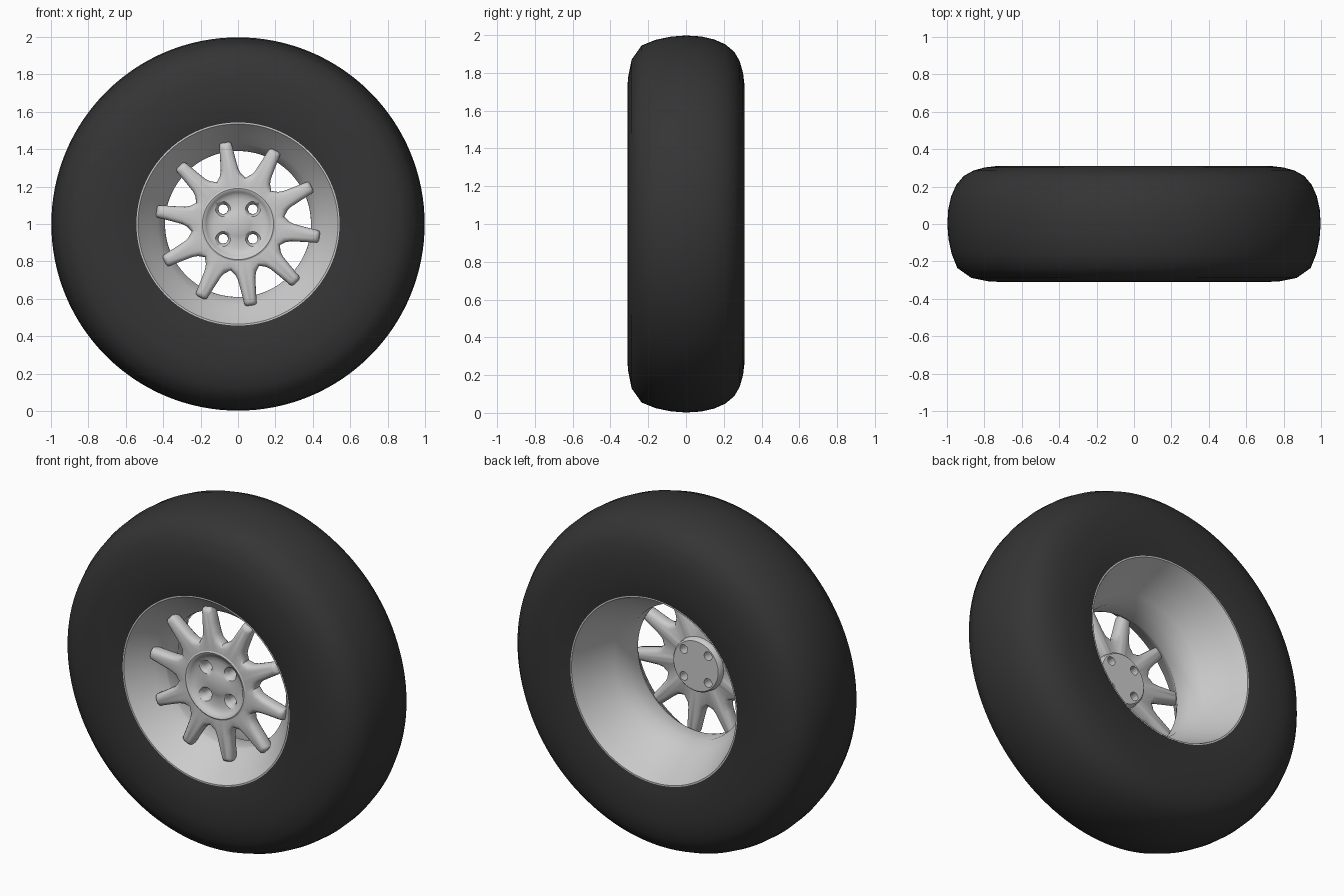
import bpy, bmesh, math
from math import sin, cos, pi

if "Cube" in bpy.data.objects:
    bpy.data.objects.remove(bpy.data.objects["Cube"])

CZ = 1.0  # height of the axle


def finish(name, bm, color=None):
    bmesh.ops.remove_doubles(bm, verts=bm.verts, dist=1e-5)
    bmesh.ops.recalc_face_normals(bm, faces=bm.faces)
    me = bpy.data.meshes.new(name)
    bm.to_mesh(me)
    bm.free()
    me.shade_smooth()
    me.set_sharp_from_angle(angle=math.radians(40))
    ob = bpy.data.objects.new(name, me)
    bpy.context.collection.objects.link(ob)
    if color:
        mat = bpy.data.materials.new(name + "_material")
        mat.diffuse_color = color
        mat.use_nodes = True
        mat.node_tree.nodes["Principled BSDF"].inputs["Base Color"].default_value = mat.diffuse_color
        me.materials.append(mat)
    return ob


def lathe(bm, profile, n=96, cx=0, cz=CZ):
    """Spin a closed (radius, y) profile around an axis parallel to y."""
    rings = []
    for i in range(n):
        a = 2 * pi * i / n
        rings.append([bm.verts.new((cx + r * cos(a), y, cz + r * sin(a))) for r, y in profile])
    m = len(profile)
    for i in range(n):
        p, q = rings[i], rings[(i + 1) % n]
        for j in range(m):
            k = (j + 1) % m
            if profile[j][0] == 0 and profile[k][0] == 0:
                continue
            if profile[j][0] == 0:
                bm.faces.new((p[j], p[k], q[k]))
            elif profile[k][0] == 0:
                bm.faces.new((p[j], p[k], q[j]))
            else:
                bm.faces.new((p[j], p[k], q[k], q[j]))


# Tyre: chunkier shoulder at the front, rounder at the back
bm = bmesh.new()
lathe(bm, [(.54, -.295), (.60, -.307), (.68, -.31), (.77, -.308), (.87, -.288), (.945, -.235),
           (.975, -.16), (.992, -.08), (.998, 0), (.993, .08), (.977, .15), (.95, .21),
           (.91, .257), (.86, .285), (.80, .302), (.74, .309), (.66, .31), (.60, .307), (.54, .297)], 128)
finish("tyre", bm, (.035, .035, .035, 1))

# Rim barrel: short front cone, narrow neck, long back cone
bm = bmesh.new()
inner = [(.535, -.297), (.515, -.27), (.475, -.22), (.43, -.165), (.393, -.115),
         (.39, -.10), (.39, 0), (.425, .06), (.465, .14), (.505, .22), (.53, .29), (.535, .3)]
outer = [(r + .008, y) for r, y in reversed(inner)]
lathe(bm, inner + outer, 128)
finish("rim_barrel", bm)


# Ten spokes growing out of one ring
def outline(d):
    half = [(.25 - d, None), (.254 - d, .066 - d * .4), (.268 - d, .056 - d), (.295, .047 - d),
            (.36, .040 - d), (.425 - d, .034 - d), (.436 - d, .030 - d), (.441 - d, .018 - d * .6)]
    pts = []
    for k in range(10):
        a0 = math.radians(99 + 36 * k)
        right = []
        for r, w in half:
            t = pi / 10 if w is None else math.atan2(w, r)
            right.append((math.hypot(r, w or 0), t))
        pts += [(r * cos(a0 - t), r * sin(a0 - t)) for r, t in right]
        pts += [(r * cos(a0 + t), r * sin(a0 + t)) for r, t in reversed(right[1:])]
    return pts


layers = [(-.212, .022), (-.206, .010), (-.196, .003), (-.182, 0),
          (-.165, 0), (-.15, .003), (-.14, .010), (-.134, .022)]
loops = [[(x, y, z) for x, z in outline(d)] for y, d in layers]
mid = [(x, z) for x, z in outline(0)]
ring = [(.155 * x / math.hypot(x, z), .155 * z / math.hypot(x, z)) for x, z in mid]
hub_front = [(1.26 * x, -.212, 1.26 * z) for x, z in ring]
hub_back = [(x, -.125, z) for x, z in ring]
loops = [hub_front] + loops + [hub_back]
bm = bmesh.new()
vs = [[bm.verts.new((x, y, z + CZ)) for x, y, z in lp] for lp in loops]
for p, q in zip(vs, vs[1:] + vs[:1]):
    for i in range(len(p)):
        j = (i + 1) % len(p)
        bm.faces.new((p[i], p[j], q[j], q[i]))
finish("spokes", bm)

# Hub: dished front face with a low boss, disc at the back
bm = bmesh.new()
lathe(bm, [(0, -.198), (.04, -.197), (.065, -.190), (.085, -.184), (.13, -.185), (.155, -.190),
           (.170, -.202), (.180, -.213), (.190, -.216), (.20, -.211), (.20, -.20), (.165, -.15),
           (.155, -.12), (.153, -.10), (.145, -.092), (.06, -.092), (0, -.092)], 96)
hub = finish("hub", bm)

# Four flared bolt holes through the hub
bm = bmesh.new()
for sx in (-1, 1):
    for sz in (-1, 1):
        lathe(bm, [(0, -.23), (.046, -.23), (.044, -.19), (.034, -.178), (.026, -.16),
                   (.025, -.05), (0, -.05)], 24, sx * .079, CZ + sz * .079)
cutter = finish("bolt_hole_cutter", bm)
cutter.hide_render = True
mod = hub.modifiers.new("bolt_holes", 'BOOLEAN')
mod.operation = 'DIFFERENCE'
mod.solver = 'EXACT'
mod.object = cutter
bpy.context.view_layer.objects.active = hub
bpy.ops.object.modifier_apply(modifier=mod.name)
bpy.data.objects.remove(cutter)
hub.data.set_sharp_from_angle(angle=math.radians(40))
